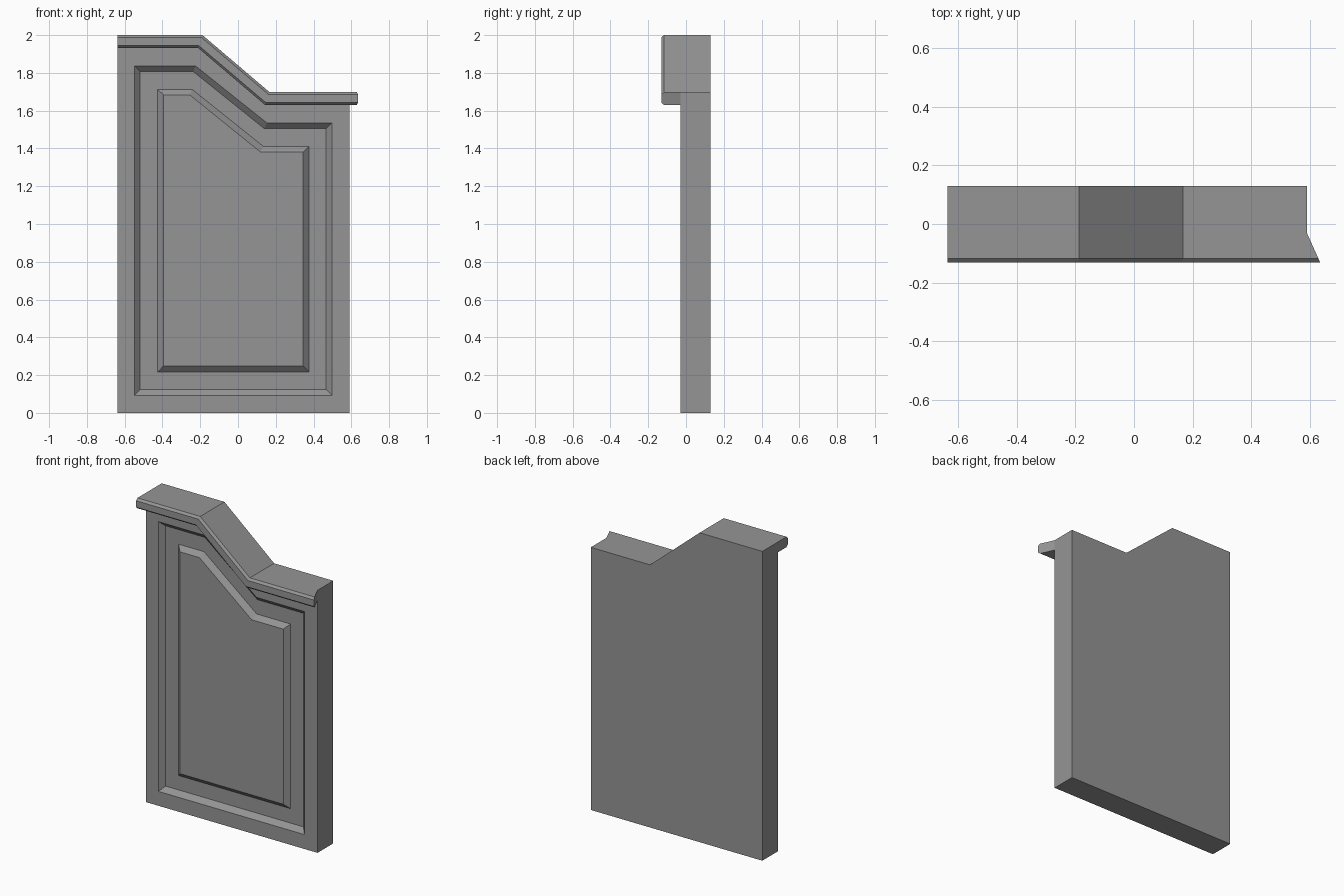
import bpy, bmesh, math

cube = bpy.data.objects.get("Cube")
if cube:
    bpy.data.objects.remove(cube, do_unlink=True)

# One plain grey for the whole piece
COLOUR = (0.3, 0.3, 0.3, 1.0)
grey = bpy.data.materials.new("plain grey")
grey.use_nodes = True
grey.diffuse_color = COLOUR
grey.node_tree.nodes["Principled BSDF"].inputs["Base Color"].default_value = COLOUR

FRONT, BACK, RECESS = -0.03, 0.13, 0.0
LEFT_X, RIGHT_X, TOP = -0.637, 0.59, 2.0
BEND_A, BEND_B, DROP = -0.188, 0.167, 0.302   # sloped part of the top edge


def outline(y, x0, x1, bottom, top, a, b):
    """Stepped outline with a sloping top, at depth y."""
    low = top - DROP
    return [(x0, y, bottom), (x1, y, bottom), (x1, y, low),
            (b, y, low), (a, y, top), (x0, y, top)]


def loft(name, rings):
    """Bridge matching closed rings and cap both ends."""
    bm = bmesh.new()
    loops = [[bm.verts.new(p) for p in ring] for ring in rings]
    n = len(loops[0])
    for r, s in zip(loops, loops[1:]):
        for i in range(n):
            j = (i + 1) % n
            bm.faces.new((r[i], r[j], s[j], s[i]))
    bm.faces.new(loops[0])
    bm.faces.new(loops[-1])
    bmesh.ops.recalc_face_normals(bm, faces=bm.faces)
    mesh = bpy.data.meshes.new(name)
    bm.to_mesh(mesh)
    bm.free()
    mesh.materials.append(grey)
    obj = bpy.data.objects.new(name, mesh)
    bpy.context.collection.objects.link(obj)
    return obj


# Panel: slab, bevelled recess, then the bevelled raised field
full = (LEFT_X, RIGHT_X, 0, TOP, BEND_A, BEND_B)
loft("panel", [
    outline(BACK, *full),
    outline(FRONT, *full),
    outline(FRONT, -0.548, 0.497, 0.093, 1.837, -0.225, 0.153),
    outline(RECESS, -0.518, 0.467, 0.124, 1.807, -0.237, 0.139),
    outline(RECESS, -0.425, 0.376, 0.217, 1.713, -0.243, 0.134),
    outline(FRONT, -0.394, 0.345, 0.249, 1.683, -0.255, 0.119),
])

# Top moulding: chamfered profile (depth, distance below the top edge)
profile = [(FRONT, 0), (-0.117, 0), (-0.131, 0.013),
           (-0.131, 0.055), (-0.117, 0.067), (FRONT, 0.067)]
mitre = math.tan(math.atan2(DROP, BEND_B - BEND_A) / 2)


def station(x, z, bend=0, flare=0):
    return [(x - t * bend + (FRONT - y) * flare, y, z - t) for y, t in profile]


loft("top_moulding", [
    station(LEFT_X, TOP),
    station(BEND_A, TOP, mitre),
    station(BEND_B, TOP - DROP, mitre),
    station(RIGHT_X, TOP - DROP, flare=0.45),
])
